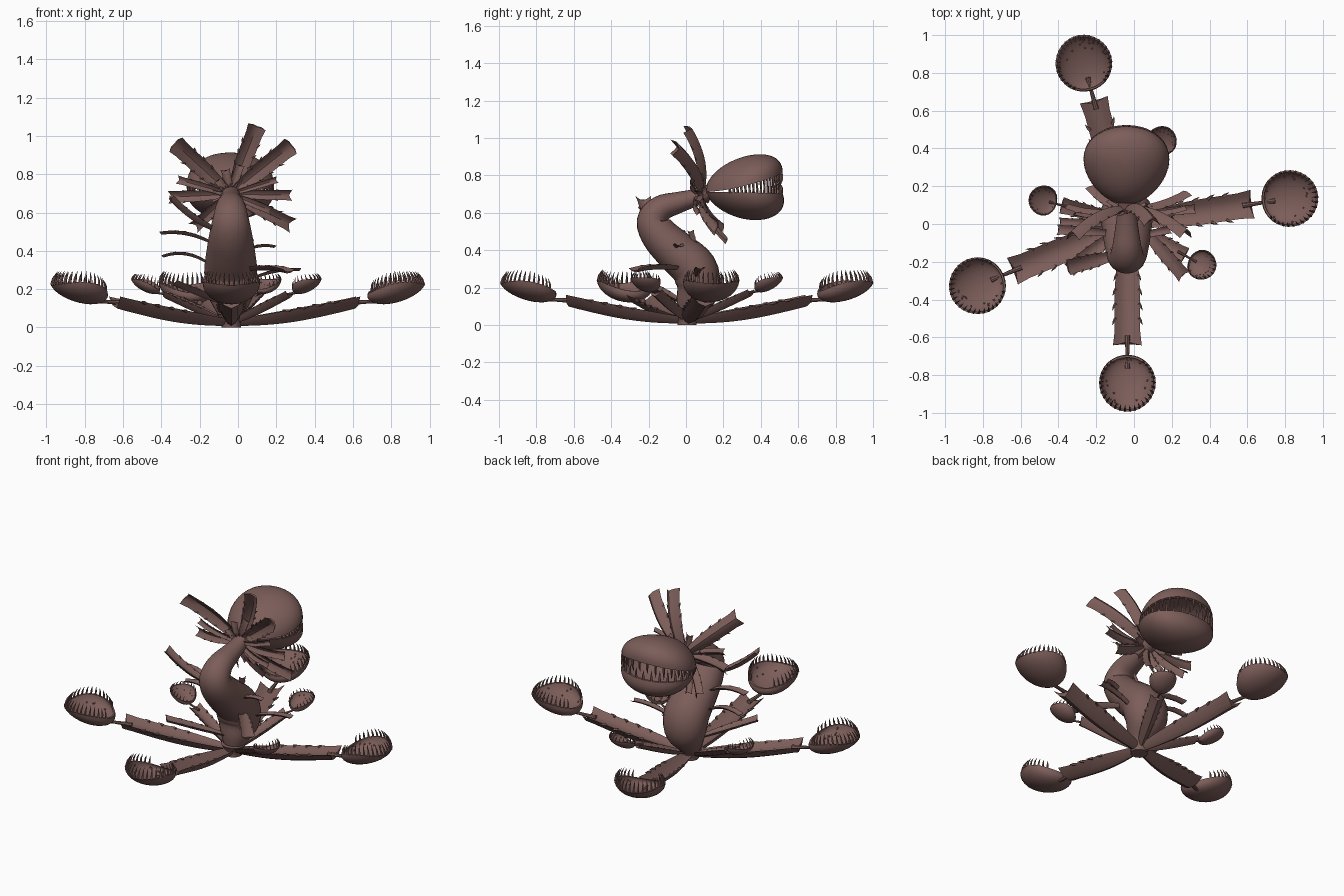
import bpy, bmesh, math, random
from math import sin, cos, pi
from mathutils import Vector, Matrix

random.seed(4)
if "Cube" in bpy.data.objects:
    bpy.data.objects.remove(bpy.data.objects["Cube"])

mat = bpy.data.materials.new("dusky brown")
COLOUR = (0.2, 0.11, 0.1, 1)
mat.diffuse_color = COLOUR
mat.use_nodes = True
mat.node_tree.nodes["Principled BSDF"].inputs["Base Color"].default_value = COLOUR

UP, BACK = Vector((0, 0, 1)), Vector((0, -1, 0))
ROOT = Vector((-0.035, 0.005, 0.03))
parts = []


def finish(bm, name, matrix=Matrix()):
    bmesh.ops.recalc_face_normals(bm, faces=bm.faces)
    me = bpy.data.meshes.new(name)
    bm.to_mesh(me)
    bm.free()
    me.transform(matrix)
    me.materials.append(mat)
    ob = bpy.data.objects.new(name, me)
    bpy.context.collection.objects.link(ob)
    parts.append(ob)


def loft(bm, rings):
    """Skin closed rings of equal length and cap both ends."""
    vs = [[bm.verts.new(p) for p in r] for r in rings]
    n = len(vs[0])
    for a, b in zip(vs, vs[1:]):
        for i in range(n):
            j = (i + 1) % n
            bm.faces.new((a[i], a[j], b[j], b[i]))
    bm.faces.new(vs[0][::-1])
    bm.faces.new(vs[-1])


def tube(bm, pts, radii, sides):
    rings = []
    for i, p in enumerate(pts):
        t = (pts[min(i + 1, len(pts) - 1)] - pts[max(i - 1, 0)]).normalized()
        u = t.orthogonal() if abs(t.x) > 0.9 else t.cross(Vector((1, 0, 0)))
        u.normalize()
        v = t.cross(u)
        rings.append([p + radii[i] * (cos(2 * pi * k / sides) * u + sin(2 * pi * k / sides) * v)
                      for k in range(sides)])
    loft(bm, rings)


def spike(bm, base, tip, r, bow):
    tube(bm, [base, (base + tip) / 2 + bow, tip], [r, r * 0.75, r * 0.08], 5)


def leaf(name, start, end, width, up=UP, bend=0.0, thick=0.3, barbs=4, cup=0.45):
    """Channelled leaf with barbed edges and a ragged blunt end."""
    start, end = Vector(start), Vector(end)
    mid = (start + end) / 2 + up * bend
    bm = bmesh.new()

    def frame(t):
        p = start * (1 - t) ** 2 + mid * 2 * t * (1 - t) + end * t * t
        d = ((mid - start) * (1 - t) + (end - mid) * t).normalized()
        side = d.cross(up).normalized()
        return p, d, side, side.cross(d), width * (0.42 + 0.58 * sin(min(t * 1.5, 1) * pi / 2))

    rings = []
    for i in range(13):
        t = i / 12
        p, d, side, nrm, w = frame(t)
        ring = []
        for s, low in ((-1, 0), (-.5, 0), (0, 0), (.5, 0), (1, 0), (.5, 1), (0, 1), (-.5, 1)):
            h = cup * s * s - low * thick * (1.5 - 0.7 * t) * (1 - s * s) - 0.02
            q = p + side * s * w + nrm * h * w
            if i == 12:
                q += d * width * 0.4 * (abs(s) - 0.3) + side * s * w * 0.12
            ring.append(q)
        rings.append(ring)
    loft(bm, rings)
    # Thorns along both edges, pointing towards the tip
    for i in range(barbs):
        p, d, side, nrm, w = frame(0.42 + 0.5 * i / barbs)
        for s in (-1, 1):
            edge = p + side * s * w * 0.9 + nrm * w * cup * 0.85
            spike(bm, edge, edge + side * s * w * 0.28 + d * w * 0.55, w * 0.14, -d * w * 0.04)
    finish(bm, name)


def trap(name, centre, R, tilt, teeth):
    """Round two-lobed snap trap with a fringe of teeth and inner warts."""
    bm = bmesh.new()
    seg = 32

    def pt(a, p, inner):
        rim = R * (0.48 + 0.22 * sin(a) ** 2)
        k = 0.93 if inner else 1
        return Vector((R * k * sin(p) * cos(a) - 0.3 * R * cos(p), R * k * sin(p) * sin(a),
                       rim * (1 - cos(p)) + (0.13 * R * cos(p) if inner else 0)))
    angles = [2 * pi * i / seg for i in range(seg)]
    steps = [0.02 + (pi / 2 - 0.02) * i / 8 for i in range(9)]
    loft(bm, [[pt(a, p, 0) for a in angles] for p in steps]
         + [[pt(a, p, 1) for a in angles] for p in reversed(steps)])
    for i in range(teeth):
        a = -2.5 + 5 * i / (teeth - 1)
        base = pt(a, pi / 2, 0) * 0.97
        out = Vector((cos(a), sin(a), 0))
        spike(bm, base, base + UP * R * (0.4 + 0.06 * cos(a)) - out * R * 0.14, R * 0.045, out * R * 0.04)
    for i in range(22):
        q = pt(random.uniform(0, 2 * pi), random.uniform(0.8, 1.35), 1)
        bmesh.ops.create_icosphere(bm, subdivisions=1, radius=R * 0.04,
                                   matrix=Matrix.Translation(q))
    d = Vector(centre) - ROOT
    finish(bm, name, Matrix.Translation(centre) @ Matrix.Rotation(math.atan2(d.y, d.x), 4, 'Z')
           @ Matrix.Rotation(-tilt, 4, 'Y'))


def trap_arm(label, centre, R, width, tilt, teeth, bend):
    """Leaf, thin stalk and trap in one radial arm."""
    centre = Vector(centre)
    flat = Vector((centre.x - ROOT.x, centre.y - ROOT.y, 0))
    d, reach = flat.normalized(), flat.length
    tip = ROOT + d * (reach - R * 1.5)
    tip.z = centre.z + R * 0.16 - tilt * R * 1.2
    leaf(label + "_leaf", ROOT + d * 0.015, tip, width, bend=bend, thick=0.5)
    bm = bmesh.new()
    end = centre - d * R * 0.6 + UP * (R * 0.14 - tilt * R * 0.5)
    tube(bm, [tip - d * 0.04, (tip + end) / 2, end], [width * 0.2, width * 0.14, width * 0.2], 8)
    finish(bm, label + "_stalk")
    trap(label + "_trap", centre, R, tilt, teeth)


# Large arms spread low, small arms raised between them
for label, c in (("front", (-0.035, -0.855, 0.13)), ("left", (0.837, 0.137, 0.13)),
                 ("right", (-0.84, -0.332, 0.13)), ("back", (-0.269, 0.863, 0.13))):
    trap_arm("large_" + label, c, 0.15, 0.068, 0.14, 28, -0.02)
for label, c in (("front_left", (0.372, -0.224, 0.19)), ("right", (-0.495, 0.129, 0.19)),
                 ("back", (0.154, 0.455, 0.19))):
    trap_arm("small_" + label, c, 0.08, 0.04, 0.34, 18, 0.0)

# Root cup
bm = bmesh.new()
tube(bm, [Vector((ROOT.x, ROOT.y, z)) for z in (0, 0.03, 0.07)], [0.05, 0.05, 0.075], 16)
finish(bm, "root_cup")

# S-shaped stem, smoothed through a few stations of y, z, radius
stations = [(0, 0.02, .035), (.025, .11, .08), (.06, .2, .115), (.045, .3, .122),
            (-.05, .39, .113), (-.14, .48, .1), (-.178, .56, .085), (-.13, .625, .07),
            (-.04, .655, .057), (.06, .685, .045), (.14, .72, .04)]
pts, radii = [], []
for i in range(len(stations) - 1):
    p0, p1, p2, p3 = [Vector(stations[min(max(i + k, 0), len(stations) - 1)]) for k in (-1, 0, 1, 2)]
    for t in (0, 0.25, 0.5, 0.75):
        q = 0.5 * (2 * p1 + (p2 - p0) * t + (2 * p0 - 5 * p1 + 4 * p2 - p3) * t * t
                   + (3 * p1 - p0 - 3 * p2 + p3) * t ** 3)
        pts.append(Vector((0, q.x, q.y)))
        radii.append(q.z)
bm = bmesh.new()
tube(bm, pts, radii, 24)
for v in bm.verts:
    v.co.x = v.co.x * 1.13 - 0.038   # slightly oval section
finish(bm, "stem")


# Head: two hollow jaws hinged at the neck
def jaw(name, sign, height, forward, rise):
    bm = bmesh.new()

    def pt(a, p, inner):
        k = 0.93 if inner else 1
        s = sin(p) * k
        x = -0.04 + 0.224 * sin(a) * s * (1 + 0.17 * cos(a))
        y = 0.31 + 0.207 * cos(a) * s
        z = 0.712 + rise * max((y - 0.1) / 0.42, 0) ** 1.7
        return Vector((x, y + forward * cos(p), z + sign * height * cos(p) * (0.75 if inner else 1)))
    angles = [2 * pi * i / 40 for i in range(40)]
    steps = [0.02 + (pi / 2 - 0.02) * i / 12 for i in range(13)]
    loft(bm, [[pt(a, p, 0) for a in angles] for p in steps]
         + [[pt(a, p, 1) for a in angles] for p in reversed(steps)])
    for i in range(19):
        a = -1.9 + 3.8 * (i + 0.25 * sign) / 18
        base = pt(a, pi / 2, 1)
        base += (pt(a, pi / 2, 0) - base) * 0.6
        length = 0.02 + random.uniform(0.035, 0.065) * (1 + cos(a)) / 2
        out = Vector((sin(a), cos(a), 0))
        spike(bm, base, base - UP * sign * length - out * 0.008, 0.008, out * 0.006)
    finish(bm, name)


jaw("upper_jaw", 1, 0.16, 0.01, 0.1)
jaw("lower_jaw", -1, 0.148, 0.055, -0.01)

# Frill of leaves round the neck: tip position and half width
frill = [(-.33, -.05, .96, .045), (.1, .02, 1.05, .044), (.28, -.04, .95, .045),
         (.27, .09, .69, .026), (.27, .17, .54, .036), (-.35, .1, .68, .03),
         (-.31, .06, .77, .02), (-.22, .2, .53, .03), (.05, .22, .46, .026),
         (-.12, .16, .5, .022), (.2, .04, .77, .016), (.17, .07, .61, .02)]
neck = Vector((-0.04, 0.085, 0.695))
for i, (x, y, z, w) in enumerate(frill):
    leaf(f"frill_leaf_{i + 1}", neck, (x, y, z), w, up=BACK, bend=-0.07 if z > 0.8 else 0.05,
         thick=0.3, barbs=3, cup=0.75)
for i in range(12):
    a = 2 * pi * i / 12 + 0.2
    r = random.uniform(0.09, 0.16)
    tip = neck + Vector((r * cos(a), random.uniform(-0.03, 0.04), r * sin(a)))
    leaf(f"sepal_{i + 1}", neck, tip, 0.022, up=BACK, bend=0.015, barbs=2, cup=0.6)

# Leaves growing from the stem: start, tip, half width, arch
stem_leaves = [((-.08, -.16, .5), (-.35, -.23, .67), .038, -.05),
               ((-.1, -.05, .42), (-.4, -.03, .49), .025, .06),
               ((-.12, 0, .31), (-.39, .01, .37), .022, .08),
               ((.04, -.02, .3), (.26, -.27, .29), .036, .03),
               ((.04, .05, .24), (.32, .08, .3), .022, .04),
               ((.04, -.06, .4), (.19, -.03, .42), .02, .03),
               ((-.06, -.02, .12), (-.34, -.24, .23), .036, .0),
               ((-.03, .06, .34), (.02, .02, .5), .02, .0)]
for i, (s, e, w, b) in enumerate(stem_leaves):
    leaf(f"stem_leaf_{i + 1}", s, e, w, bend=b, barbs=3)

# Smooth shading with crisp edges
bpy.ops.object.select_all(action='DESELECT')
for ob in parts:
    ob.select_set(True)
bpy.context.view_layer.objects.active = parts[0]
bpy.ops.object.shade_smooth_by_angle(angle=math.radians(40))
